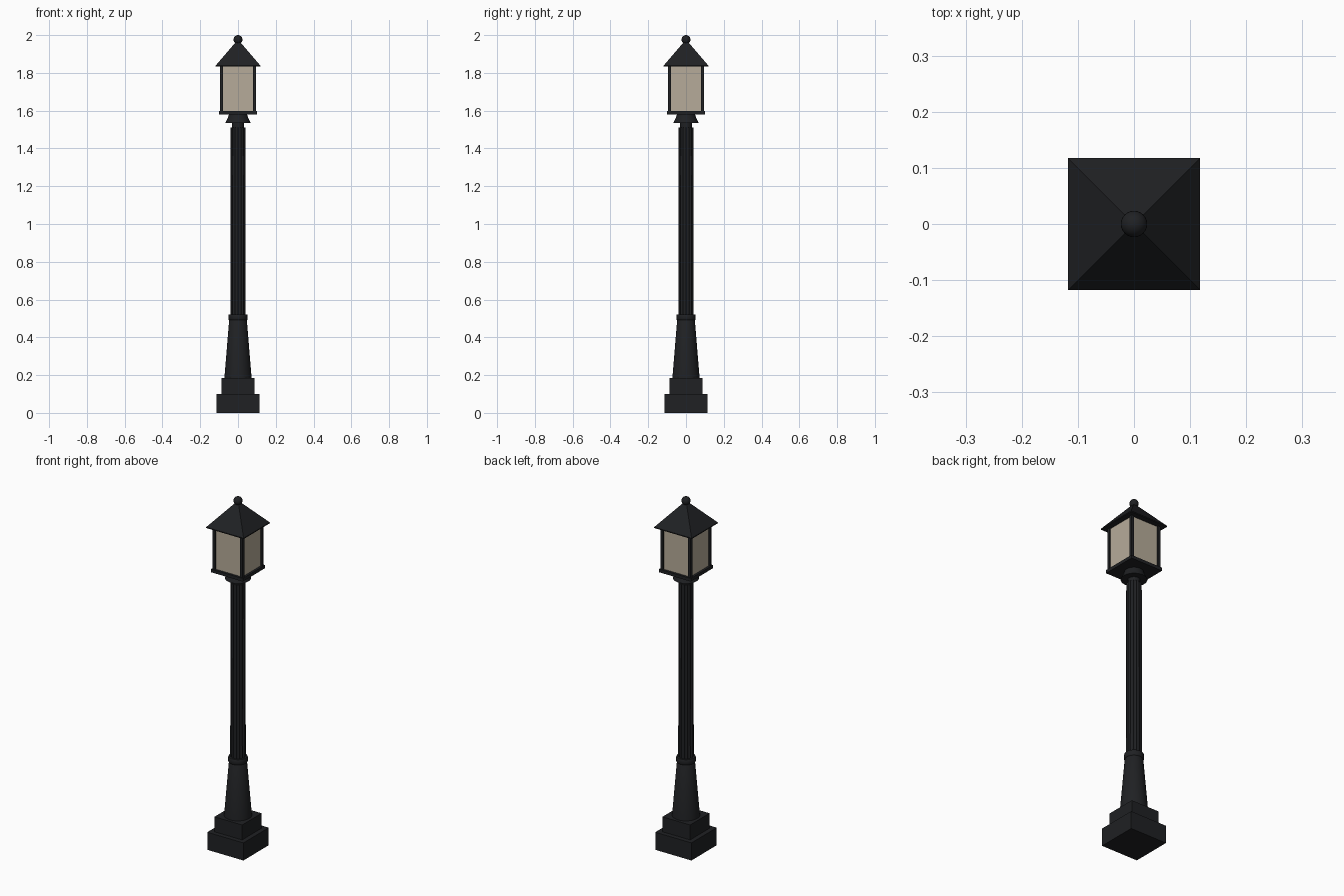
import bpy, bmesh, math

if "Cube" in bpy.data.objects:
    bpy.data.objects.remove(bpy.data.objects["Cube"])

def material(name, rgb):
    m = bpy.data.materials.new(name)
    m.diffuse_color = (*rgb, 1)
    m.use_nodes = True
    m.node_tree.nodes["Principled BSDF"].inputs["Base Color"].default_value = m.diffuse_color
    return m

IRON = material("black_iron", (0.014, 0.015, 0.017))
GLASS = material("frosted_glass", (0.47, 0.41, 0.32))

def finish(name, bm, mat, smooth=False):
    bmesh.ops.recalc_face_normals(bm, faces=bm.faces)
    me = bpy.data.meshes.new(name)
    bm.to_mesh(me)
    bm.free()
    me.materials.append(mat)
    ob = bpy.data.objects.new(name, me)
    bpy.context.collection.objects.link(ob)
    if smooth:
        bpy.ops.object.select_all(action='DESELECT')
        ob.select_set(True)
        bpy.context.view_layer.objects.active = ob
        bpy.ops.object.shade_smooth_by_angle(angle=math.radians(35))
    return ob

def loft(name, rings, mat=IRON, smooth=False):
    """Skin a stack of point rings and cap both ends."""
    bm = bmesh.new()
    loops = [[bm.verts.new(p) for p in r] for r in rings]
    n = len(loops[0])
    for a, b in zip(loops, loops[1:]):
        for i in range(n):
            j = (i + 1) % n
            bm.faces.new((a[i], a[j], b[j], b[i]))
    bm.faces.new(loops[0][::-1])
    bm.faces.new(loops[-1])
    return finish(name, bm, mat, smooth)

def square(h, z, x=0, y=0):
    return [(x + sx * h, y + sy * h, z) for sx, sy in ((-1, -1), (1, -1), (1, 1), (-1, 1))]

def circle(r, z, n=32):
    return [(r * math.cos(2 * math.pi * i / n), r * math.sin(2 * math.pi * i / n), z)
            for i in range(n)]

def flutes(r, z, count=16, steps=6, depth=0.005):
    # scalloped outline: narrow ridges between rounded grooves
    pts = []
    for i in range(count * steps):
        a = 2 * math.pi * i / (count * steps)
        rr = r - depth * abs(math.sin(a * count / 2))
        pts.append((rr * math.cos(a), rr * math.sin(a), z))
    return pts

def box(name, h, z0, z1, x=0, y=0, mat=IRON):
    return loft(name, [square(h, z0, x, y), square(h, z1, x, y)], mat)

def turned(name, profile):
    return loft(name, [circle(r, z) for r, z in profile], smooth=True)

# Stepped square base
box("base_plinth", 0.114, 0, 0.1)
box("base_step", 0.0875, 0.1, 0.185)

# Tapered pedestal and collar
turned("pedestal", [(0.072, 0.185), (0.047, 0.49), (0.044, 0.495)])
turned("pedestal_collar", [(0.044, 0.488), (0.049, 0.493), (0.051, 0.497),
                           (0.051, 0.515), (0.048, 0.522)])

# Fluted shaft
loft("fluted_shaft", [flutes(0.041, 0.52), flutes(0.039, 1.512)], smooth=True)

# Neck and bell under the lantern
turned("neck", [(0.031, 1.505), (0.031, 1.54)])
turned("lantern_bell", [(0.067, 1.535), (0.061, 1.548), (0.053, 1.563),
                        (0.048, 1.582)])

# Lantern: floor, corner posts, top rail and glass
box("lantern_floor", 0.1, 1.58, 1.598)
for i, (sx, sy) in enumerate(((-1, -1), (1, -1), (1, 1), (-1, 1))):
    box(f"lantern_post_{i + 1}", 0.008, 1.595, 1.838, sx * 0.087, sy * 0.087)
box("lantern_glass", 0.087, 1.597, 1.837, mat=GLASS)

# Pyramid roof
loft("roof", [square(0.118, 1.834), square(0.118, 1.839), square(0.006, 1.97)])

# Ball finial
bm = bmesh.new()
bmesh.ops.create_uvsphere(bm, u_segments=24, v_segments=14, radius=0.0235)
bmesh.ops.translate(bm, verts=bm.verts, vec=(0, 0, 1.9765))
finish("finial_ball", bm, IRON, smooth=True)
